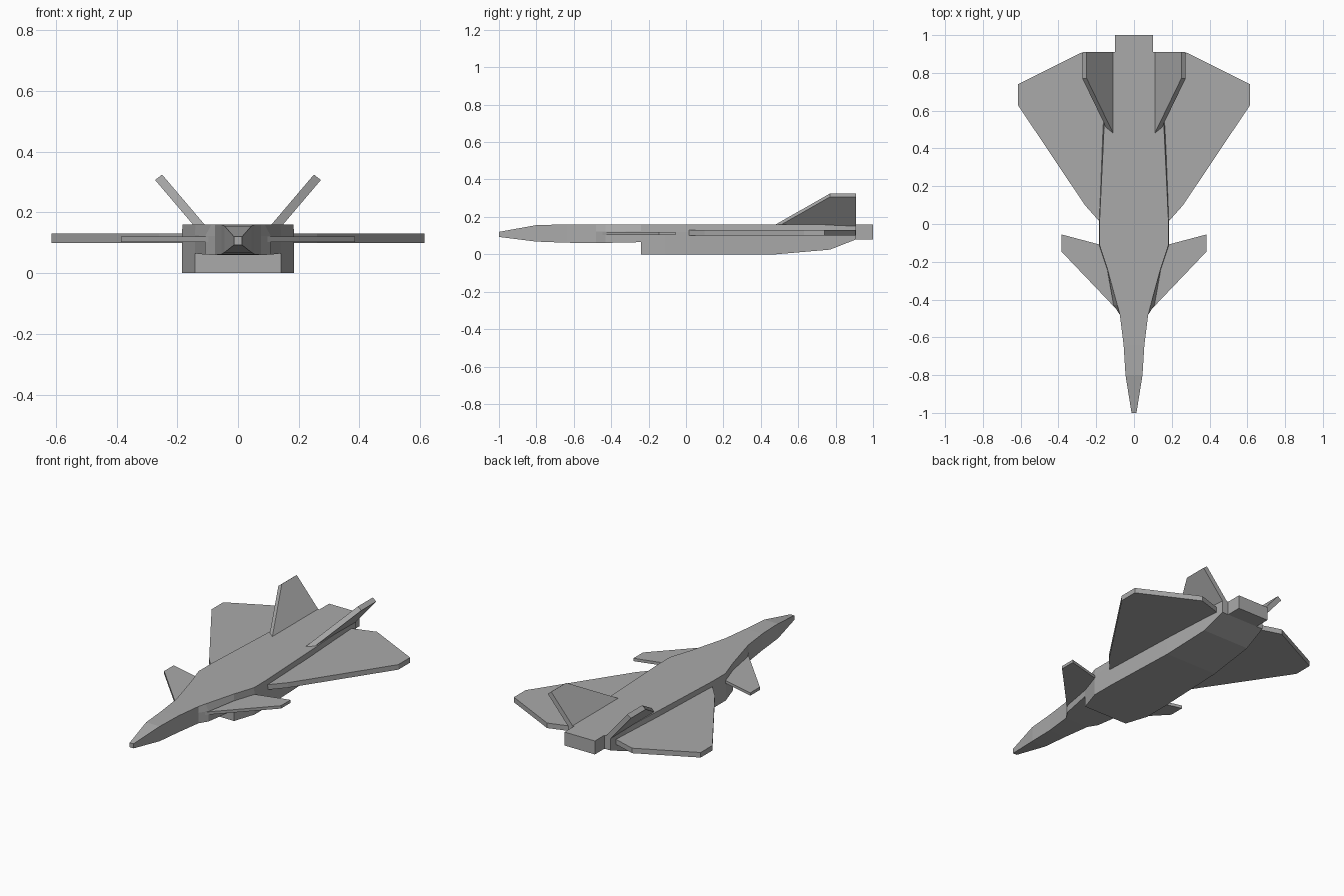
import bpy, bmesh
from mathutils import Vector

cube = bpy.data.objects.get("Cube")
if cube:
    bpy.data.objects.remove(cube, do_unlink=True)

grey = bpy.data.materials.new("plain_grey")
grey.use_nodes = True
colour = (0.4, 0.4, 0.4, 1)
grey.diffuse_color = colour
grey.node_tree.nodes["Principled BSDF"].inputs["Base Color"].default_value = colour


def loft(name, rings):
    """Skin a closed, flat-faced solid through equal rings of points."""
    bm = bmesh.new()
    loops = [[bm.verts.new(p) for p in ring] for ring in rings]
    n = len(loops[0])
    for a, b in zip(loops, loops[1:]):
        for i in range(n):
            j = (i + 1) % n
            bm.faces.new((a[i], a[j], b[j], b[i]))
    bm.faces.new(loops[0])
    bm.faces.new(loops[-1])
    bmesh.ops.recalc_face_normals(bm, faces=bm.faces)
    mesh = bpy.data.meshes.new(name)
    bm.to_mesh(mesh)
    bm.free()
    mesh.materials.append(grey)
    obj = bpy.data.objects.new(name, mesh)
    bpy.context.collection.objects.link(obj)
    return obj


def body(name, stations):
    """Stations: y, half width at top / middle / bottom, z bottom, z top."""
    rings = []
    for y, top, mid, low, z0, z1 in stations:
        zm = z0 + (z1 - z0) * 0.62 if z0 > 0.05 else 0.12
        half = [(top, z1), (mid, zm), (low, z0)]
        rings.append([(x, y, z) for x, z in half] +
                     [(-x, y, z) for x, z in reversed(half)])
    return loft(name, rings)


def mirrored(name, ring, offset):
    """Extrude an outline by an offset, once for each side."""
    for side, label in ((1, "left_"), (-1, "right_")):
        a = [Vector((side * x, y, z)) for x, y, z in ring]
        shift = Vector((side * offset[0], offset[1], offset[2]))
        loft(label + name, [a, [p + shift for p in a]])


# Nose and forward fuselage
body("nose_section", [
    (-1.0, 0.013, 0.013, 0.013, 0.093, 0.12),
    (-0.8, 0.045, 0.045, 0.045, 0.068, 0.156),
    (-0.64, 0.055, 0.055, 0.055, 0.062, 0.16),
    (-0.48, 0.075, 0.075, 0.075, 0.06, 0.16),
    (-0.43, 0.088, 0.108, 0.108, 0.061, 0.16),
    (-0.24, 0.14, 0.142, 0.142, 0.065, 0.16),
])

# Deep main hull with flat intake front and rising tail
body("main_hull", [
    (-0.24, 0.14, 0.142, 0.142, 0, 0.16),
    (-0.11, 0.183, 0.185, 0.185, 0, 0.16),
    (0.02, 0.182, 0.185, 0.185, 0, 0.16),
    (0.48, 0.16, 0.167, 0.167, 0, 0.16),
    (0.77, 0.145, 0.15, 0.15, 0.025, 0.16),
    (0.91, 0.14, 0.14, 0.14, 0.08, 0.16),
])

# Exhaust block
loft("exhaust_block", [
    [(x, y, z) for x, z in ((-0.1, 0.08), (0.1, 0.08), (0.1, 0.16), (-0.1, 0.16))]
    for y in (0.9, 1.0)])

# Main wings and canards
wing = [(0.14, -0.01), (0.18, 0.01), (0.26, 0.10), (0.615, 0.63),
        (0.615, 0.74), (0.28, 0.907), (0.13, 0.86)]
mirrored("wing", [(x, y, 0.10) for x, y in wing], (0, 0, 0.03))

canard = [(0.075, -0.47), (0.385, -0.145), (0.385, -0.055), (0.17, -0.112)]
mirrored("canard", [(x, y, 0.103) for x, y in canard], (0, 0, 0.017))

# Outward-leaning tail fins, rooted inside the hull
fin = [(0.41, 0.12), (0.77, 0.325), (0.91, 0.325), (0.91, 0.12)]
mirrored("tail_fin", [(0.11 + 0.85 * (z - 0.16), y, z) for y, z in fin],
         (0.023, 0, -0.018))
